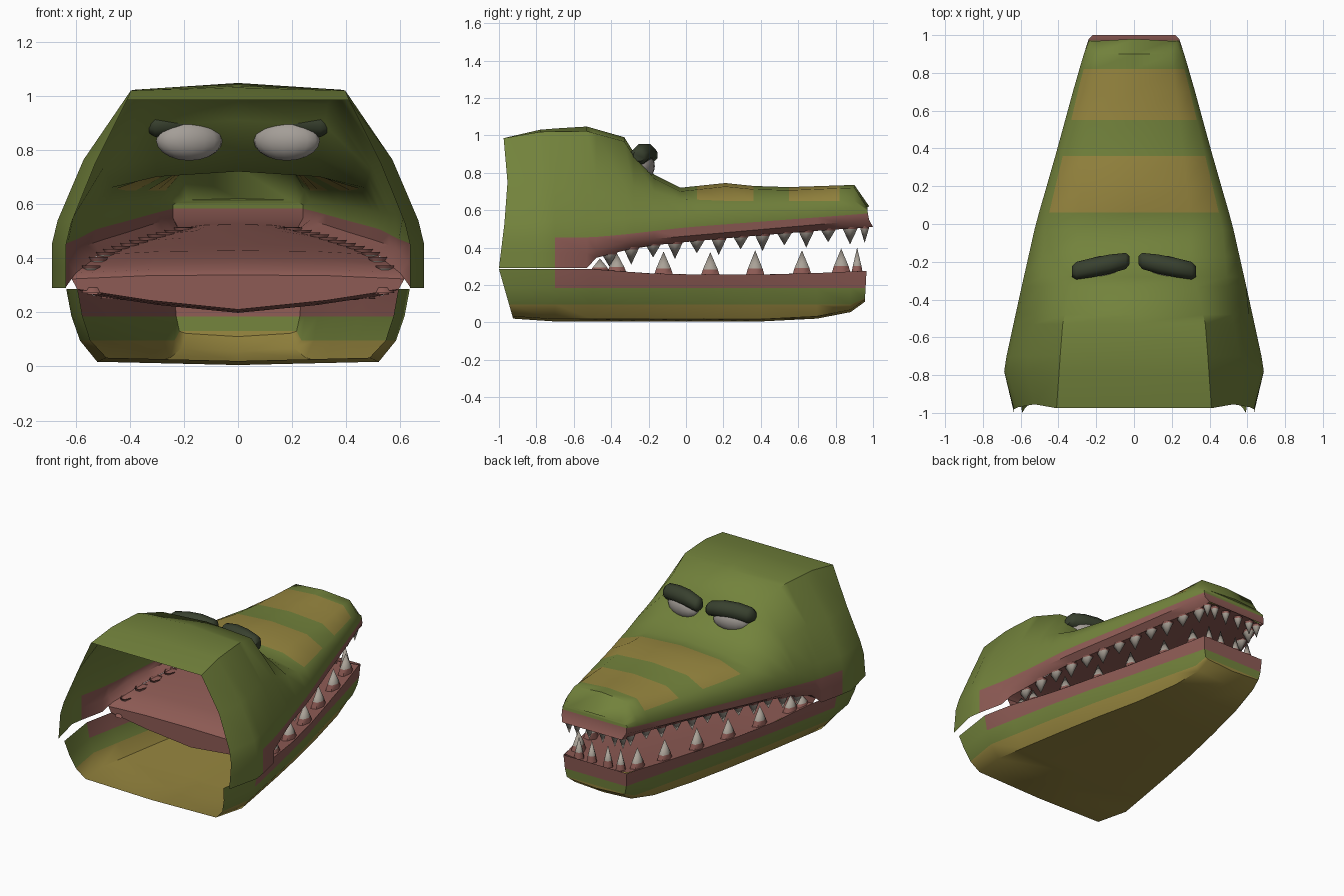
import bpy, bmesh, math
from mathutils import Matrix, Vector

if "Cube" in bpy.data.objects:
    bpy.data.objects.remove(bpy.data.objects["Cube"])


def mat(name, rgb):
    m = bpy.data.materials.new(name)
    m.diffuse_color = (*rgb, 1)
    m.use_nodes = True
    m.node_tree.nodes["Principled BSDF"].inputs["Base Color"].default_value = m.diffuse_color
    return m


GREEN = mat("skin green", (0.17, 0.225, 0.045))
YELLOW = mat("belly yellow", (0.31, 0.24, 0.05))
PINK = mat("mouth pink", (0.27, 0.105, 0.09))
BROW = mat("brow dark green", (0.04, 0.052, 0.028))
TOOTH = mat("tooth grey", (0.40, 0.36, 0.31))
EYE = mat("eye grey", (0.37, 0.34, 0.31))


def curve(*keys):
    """Piecewise linear function through (y, value) keys."""
    def f(y):
        if y <= keys[0][0]:
            return keys[0][1]
        for (a, u), (b, v) in zip(keys, keys[1:]):
            if y <= b:
                return u + (v - u) * (y - a) / (b - a)
        return keys[-1][1]
    return f


def finish(name, bm, mats, angle=50):
    me = bpy.data.meshes.new(name)
    bm.to_mesh(me)
    bm.free()
    for m in mats:
        me.materials.append(m)
    me.shade_smooth()
    me.set_sharp_from_angle(angle=math.radians(angle))
    ob = bpy.data.objects.new(name, me)
    bpy.context.collection.objects.link(ob)
    return ob


def loft(name, sections, mats, rule, flip=False, cap=False, angle=50):
    """Skin mirrored half sections (centre point first); rule(y, row) picks the colour."""
    bm = bmesh.new()
    n = len(sections[0])
    rings = []
    for s in sections:
        pts = [(-x, y, z) for x, y, z in reversed(s[1:])] + list(s)
        rings.append([bm.verts.new(p) for p in pts])

    def face(vs, y, row):
        f = bm.faces.new(vs[::-1] if flip else vs)
        f.material_index = rule(y, row)
    for k, (a, b) in enumerate(zip(rings, rings[1:])):
        y = (sections[k][0][1] + sections[k + 1][0][1]) / 2
        for j in range(len(a) - 1):
            row = j - (n - 1) if j >= n - 1 else n - 2 - j
            face([a[j], a[j + 1], b[j + 1], b[j]], y, row)
    if cap:
        r, c = rings[-1], n - 1
        face([r[c - 1], r[c], r[c + 1]], 1, 0)
        for j in range(1, n - 1):
            face([r[c - j - 1], r[c - j], r[c + j], r[c + j + 1]], 1, j)
    return finish(name, bm, mats, angle)


# Shape guides along the head
width = curve((-1, .63), (-.77, .69), (-.4, .61), (0, .52), (.4, .405), (.75, .31), (.985, .24))
top = curve((-.98, .985), (-.78, 1.03), (-.54, 1.05), (-.33, .99), (-.28, .91), (-.17, .79),
            (-.03, .72), (.21, .745), (.45, .72), (.9, .735), (.985, .62))
crown_x = curve((-.98, .41), (-.54, .38), (-.33, .33), (-.17, .3), (0, .3), (.9, .2), (.985, .19))
crown_drop = curve((-.98, 0), (-.54, .025), (-.17, .02), (.9, .015), (.985, .005))
shoulder_x = curve((-.98, .83), (-.33, .83), (-.03, .89), (.98, .93))
shoulder_z = curve((-.98, .75), (-.54, .78), (-.33, .74), (-.17, .70), (-.03, .66), (.2, .65),
                   (.9, .65), (.985, .605))
cheek_z = curve((-.98, .53), (0, .57), (.9, .615), (.985, .597))
lip_up = curve((-.53, .29), (-.48, .345), (-.25, .405), (0, .43), (.5, .475), (.985, .51))
lip_low = curve((-.5, .285), (-.2, .262), (0, .255), (.5, .255), (.95, .275))
belly = curve((-1, .02), (-.7, .005), (.4, .005), (.7, .02), (.88, .055), (.95, .11))
pink_z = curve((-.98, .45), (-.5, .455), (-.33, .47), (0, .508), (.985, .583))
lip_turn = curve((-.98, .37), (-.53, .37), (-.3, .435), (.985, .548))
lip_inset = curve((-.53, 0), (-.45, .045), (.9, .045), (.985, .02))
back_edge = curve((.29, -1), (.7, -.95), (.985, -.975))


# Upper head and snout shell
def upper_section(y):
    w = width(y)
    pts = [(0, top(y)), (crown_x(y), top(y) - crown_drop(y)), (w * shoulder_x(y), shoulder_z(y)),
           (w * (.97 if y < -.4 else 1), cheek_z(y)), (w, pink_z(y)), (w, lip_turn(y)),
           (w - lip_inset(y), lip_up(y))]
    if y < -.97:
        return [(x, back_edge(z), z) for x, z in pts]
    if y > .97:
        return [(x, 1 - .02 * (z - .51) / .11 - .06 * x * (z > .52), z) for x, z in pts]
    return [(x, y, z) for x, z in pts]


def upper_colour(y, row):
    if row >= 4 and y > -.7:
        return 2
    return 1 if row < 2 and (.06 < y < .36 or .55 < y < .82) else 0


upper_ys = (-.98, -.78, -.7, -.53, -.48, -.33, -.28, -.17, -.03, .06, .21, .36, .55, .7, .82, .9, .985)
loft("upper_head", [upper_section(y) for y in upper_ys], [GREEN, YELLOW, PINK], upper_colour, cap=True)


# Lower jaw shell
def lower_section(y):
    w, b = width(y) * .94, belly(y)
    pts = [(0, b), (w * .82, b + .012), (w * .92, max(.095, b + .02)), (w * .97, .185), (w, lip_low(y))]
    if y < -.99:
        return [(x, -1 + .08 * (.285 - z) / .28, z) for x, z in pts]
    return [(x, y + (.015 * z / .27 if y > .94 else 0), z) for x, z in pts]


lower_ys = (-1, -.7, -.5, -.2, .1, .4, .7, .88, .95)
loft("lower_jaw", [lower_section(y) for y in lower_ys], [GREEN, YELLOW, PINK],
     lambda y, r: 1 if r < 2 else (2 if r == 3 and y > -.7 else 0), flip=True, cap=True)

# Mouth lining: palate, floor and throat wall
mouth_ys = (-.5, -.48, -.33, -.17, .06, .36, .7, .9)


def palate_row(y):
    x, z = width(y) - lip_inset(y), lip_up(y)
    return [(0, y, z + .015), (x * .55, y, z + .012), (x, y, z)]


def floor_row(y):
    x, z = width(y) * .94, lip_low(y)
    dip = .075 - .05 * (y + .5) / 1.4
    return [(0, y, z - dip), (x * .55, y, z - dip * .55), (x, y, z)]


loft("palate", [palate_row(y) for y in mouth_ys] + [palate_row(.985)], [PINK], lambda y, r: 0, flip=True)
loft("mouth_floor", [floor_row(y) for y in mouth_ys] + [floor_row(.95)], [PINK], lambda y, r: 0)
loft("throat_wall", [palate_row(-.5), floor_row(-.5)], [PINK], lambda y, r: 0)


# Teeth: six-sided cones with a gum-coloured root
def add_tooth(bm, x, y, z, r, h, gum, squash):
    ring = []
    for level, size in ((0, 1), (gum, 1 - gum * .8)):
        ring.append([bm.verts.new((x + squash * r * size * math.cos(a * math.pi / 3),
                                   y + r * size * math.sin(a * math.pi / 3), z + h * level))
                     for a in range(6)])
    tip = bm.verts.new((x, y, z + h))
    for i in range(6):
        j = (i + 1) % 6
        f = bm.faces.new((ring[0][i], ring[0][j], ring[1][j], ring[1][i]))
        f.material_index = 1
        bm.faces.new((ring[1][i], ring[1][j], tip))


def tooth_row(name, side_teeth, front_teeth, gum):
    bm = bmesh.new()
    for s in (-1, 1):
        for x, y, z, r, h in side_teeth:
            add_tooth(bm, s * x, y, z, r, h, gum, .7)
        for x, y, z, r, h in front_teeth:
            add_tooth(bm, s * x, y, z, r, h, gum, 1)
    bmesh.ops.recalc_face_normals(bm, faces=bm.faces)
    finish(name, bm, [TOOTH, PINK], 65)


upper = [(width(y) - .07, y, lip_up(y) + .01, .05, -(.075 + .02 * (i % 2)))
         for i, y in enumerate(-.41 + .117 * k for k in range(12))]
tooth_row("upper_teeth", upper, [(x, .955, .515, .03, -.09) for x in (.05, .14, .2)], .15)
lower = [(width(y) * .94 - .05, y, lip_low(y) - .01, .06, h)
         for y, h in ((-.46, .07), (-.37, .105), (-.12, .13), (.13, .13), (.37, .14), (.62, .135), (.83, .135))]
tooth_row("lower_teeth", lower, [(x, .915, .26, .035, .14) for x in (.06, .155)], .3)

# Eyes and heavy brows
for s, side in ((-1, "left"), (1, "right")):
    bm = bmesh.new()
    bmesh.ops.create_uvsphere(bm, u_segments=16, v_segments=10, radius=1, matrix=(
        Matrix.Translation((s * .18, -.235, .835)) @ Matrix.Rotation(-s * .2, 4, 'Z')
        @ Matrix.Diagonal((.125, .065, .075, 1))))
    finish(side + "_eye", bm, [EYE])

    bm = bmesh.new()
    rings = []
    for t, r in ((-1, .025), (-.88, .046), (-.3, .055), (.3, .055), (.85, .05), (1, .03)):
        c = Vector((s * (.177 + .152 * t), -.222 - .03 * t, .905 - .015 * t * t))
        rings.append([bm.verts.new(c + Vector((0, r * math.cos(a * math.pi / 4 + .4),
                                               r * math.sin(a * math.pi / 4 + .4))))
                      for a in range(8)])
    for a, b in zip(rings, rings[1:]):
        for i in range(8):
            bm.faces.new((a[i], a[(i + 1) % 8], b[(i + 1) % 8], b[i]))
    bm.faces.new(rings[0])
    bm.faces.new(rings[-1])
    bmesh.ops.recalc_face_normals(bm, faces=bm.faces)
    finish(side + "_brow", bm, [BROW])
